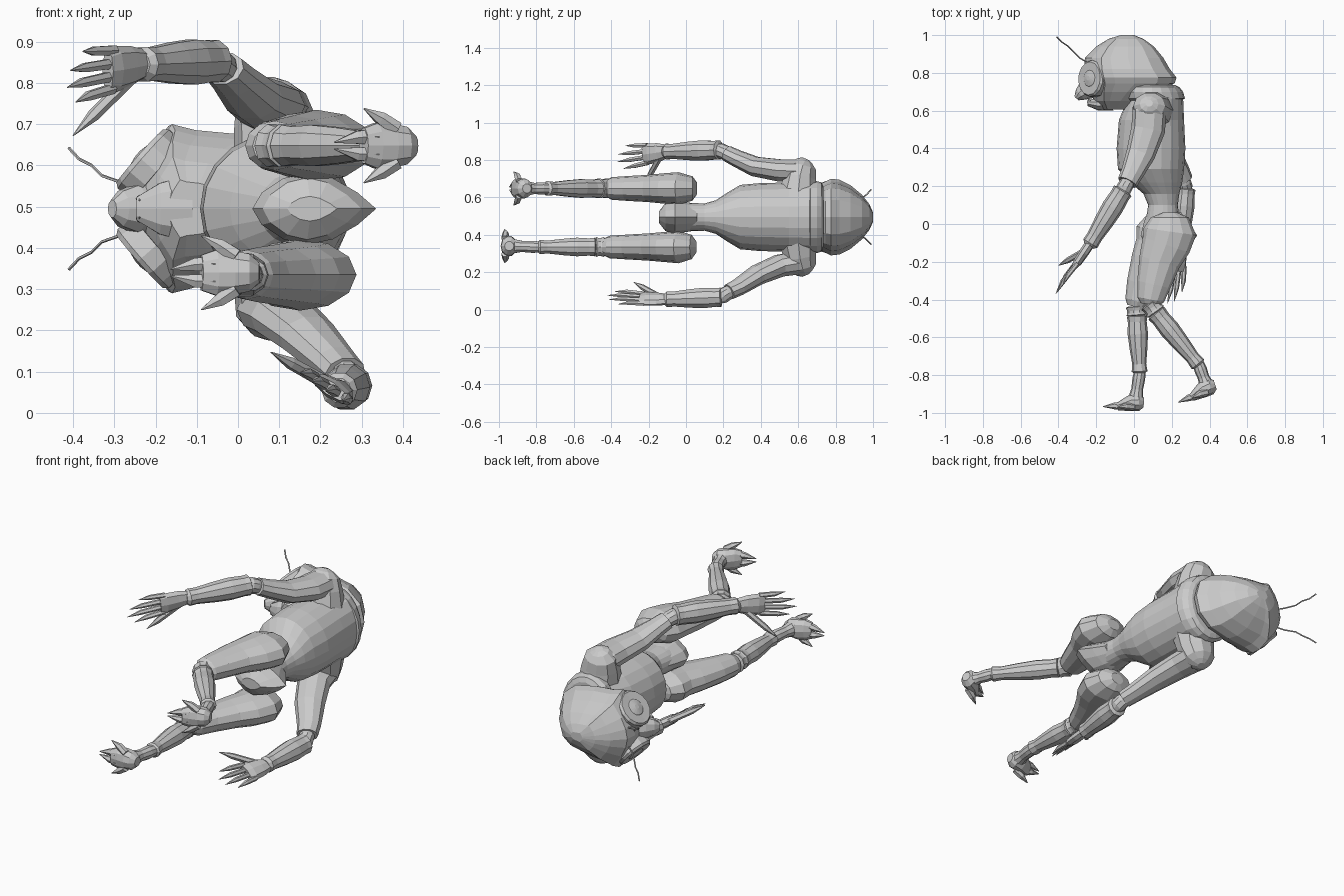
import bpy, bmesh, math
from mathutils import Vector

MID = 0.495  # body mirror plane in z (the figure lies sideways, head toward +y)


def ellipse(n):
    return [(math.cos(2 * math.pi * i / n), math.sin(2 * math.pi * i / n)) for i in range(n)]


def loft(name, stations, n=10, axis=None, ref=(0, 0, 1), shape=None):
    """Skin rings (x, y, z, half_width, half_depth) into a closed flat-shaded solid."""
    shape = shape or ellipse(n)
    pts = [Vector(s[:3]) for s in stations]
    bm = bmesh.new()
    rings = []
    for i, s in enumerate(stations):
        t = Vector(axis) if axis else pts[min(i + 1, len(pts) - 1)] - pts[max(i - 1, 0)]
        u = t.normalized().cross(Vector(ref)).normalized()
        v = u.cross(t.normalized())
        rings.append([bm.verts.new(pts[i] + u * s[3] * c + v * s[4] * d) for c, d in shape])
    k = len(shape)
    for r0, r1 in zip(rings, rings[1:]):
        for j in range(k):
            bm.faces.new((r0[j], r0[(j + 1) % k], r1[(j + 1) % k], r1[j]))
    bm.faces.new(rings[0])
    bm.faces.new(rings[-1])
    bmesh.ops.recalc_face_normals(bm, faces=bm.faces)
    me = bpy.data.meshes.new(name)
    bm.to_mesh(me)
    bm.free()
    ob = bpy.data.objects.new(name, me)
    bpy.context.collection.objects.link(ob)
    return ob


def upright(name, rows, **kw):
    """Loft along y from rows (y, x_min, x_max, half_depth)."""
    return loft(name, [(0.5 * (a + b), y, MID, 0.5 * (b - a), d) for y, a, b, d in rows],
                axis=(0, 1, 0), **kw)


def cuff(name, p, q, r):
    """Flared band round a joint."""
    p, q = Vector(p), Vector(q)
    loft(name, [(*p.lerp(q, f), r * k, r * k) for f, k in
                ((0, .85), (.1, 1.1), (.45, 1), (.7, 1.02), (.9, 1.1), (1, .85))])


def claw(name, base, mid, tip, r, n=6):
    loft(name, [(*base, r, r), (*mid, r * .9, r * .9), (*tip, r * .08, r * .08)], n)


# Torso, pelvis and collar
upright("torso", [(.71, .02, .23, .15), (.67, -.03, .26, .19), (.55, -.08, .265, .185),
                  (.40, -.092, .272, .182), (.29, -.085, .265, .172), (.22, -.02, .255, .13),
                  (.16, .05, .24, .09), (.10, .075, .232, .073), (.03, .065, .24, .075),
                  (-.04, .06, .26, .075)], n=20)
lens = [(1, 0), (.7, .45), (.3, .85), (-.1, 1), (-.5, .85), (-.85, .45),
        (-1, 0), (-.85, -.45), (-.5, -.85), (-.1, -1), (.3, -.85), (.7, -.45)]
upright("pelvis", [(.06, .07, .25, .07), (.0, .05, .29, .08), (-.06, .035, .335, .087),
                   (-.11, .06, .30, .075), (-.145, .12, .24, .03)], shape=lens)
upright("collar", [(.655, -.05, .25, .17), (.665, -.06, .27, .19), (.70, -.07, .26, .192),
                   (.725, -.05, .24, .185), (.735, -.03, .22, .16)], n=20)

# Hooded head, widest at the corners of the face mask
half = [(.9, .45), (.6, .75), (.1, .88), (-.35, .93), (-.58, 1), (-.82, .62), (-.95, .3)]
hood = [(1, 0)] + half + [(-1, 0)] + [(x, -z) for x, z in reversed(half)]
upright("head", [(.605, -.17, -.03, .07), (.65, -.21, .04, .125), (.70, -.235, .13, .165),
                 (.745, -.25, .215, .19), (.775, -.262, .225, .205), (.82, -.265, .19, .20),
                 (.88, -.26, .155, .17), (.94, -.20, .105, .12), (.98, -.135, .05, .07),
                 (1.0, -.07, .0, .025)], shape=hood)

# Muzzle and lower jaw
loft("muzzle", [(-.19, .76, MID, .07, .08), (-.25, .71, MID, .055, .06),
                (-.285, .685, MID, .035, .045), (-.305, .665, MID, .015, .022)], 10)
loft("jaw", [(-.12, .65, MID, .05, .085), (-.19, .635, MID, .035, .065),
             (-.245, .64, MID, .015, .03)], 10)

for s, side in ((1, "left"), (-1, "right")):
    # Round eye with raised rim
    nrm = Vector((-.75, .05, s * .66)).normalized()
    c = Vector((-.222, .77, MID + s * .115))
    loft(side + "_eye_rim", [(*(c + nrm * h), r, r) for h, r in
                             ((-.04, .095), (.008, .097), (.02, .088), (.018, .075), (.004, .068))], 14)
    loft(side + "_eye", [(*(c + nrm * h), r, r) for h, r in
                         ((-.02, .066), (.006, .062), (.022, .04), (.028, .012))], 14)
    # Fang and feeler
    claw(side + "_fang", (-.235, .66, MID + s * .025), (-.24, .645, MID + s * .024),
         (-.238, .62, MID + s * .02), .009)
    loft(side + "_antenna", [(x, y, MID + s * z, .004, .004) for x, y, z in
                             ((-.24, .85, .05), (-.29, .88, .066), (-.33, .92, .08),
                              (-.355, .945, .105), (-.385, .965, .12), (-.41, .99, .147))], 5)
    # Shoulder cap
    loft(side + "_shoulder", [(x, y, MID + s * z, a, b) for x, y, z, a, b in
                              ((.10, .60, .12, .11, .11), (.09, .61, .21, .10, .09),
                               (.08, .625, .27, .085, .075), (.08, .635, .30, .05, .045),
                               (.08, .64, .312, .02, .02))], 10, ref=(0, 1, 0))


def hand(side, wrist, d, lat, thumb):
    """Palm, four clawed fingers and a thumb."""
    w, d, lat = Vector(wrist), Vector(d).normalized(), Vector(lat).normalized()
    flat = d.cross(lat)
    loft(side + "_palm", [(*(w + d * t), a, b) for t, a, b in
                          ((-.02, .035, .026), (.04, .05, .026), (.10, .056, .024), (.135, .05, .016))],
         8, ref=flat)
    for i, length in enumerate((.25, .30, .31, .27)):
        o = (1.5 - i) * .031
        base = w + d * .11 + lat * o
        knuckle = w + d * (length * .76) + lat * o * 1.15 + flat * .006
        claw(f"{side}_finger_{i + 1}", base, knuckle, w + d * length + lat * o * 1.3, .014)
    t = Vector(thumb)
    b = w + d * .035 - lat * .03
    claw(side + "_thumb", b, b.lerp(t, .65), t, .017)


def arm(side, upper, elbow, wrist):
    """Upper arm rings are given; the forearm swells and then tapers to the wrist."""
    loft(side + "_upper_arm", upper, 10)
    e, w = Vector(elbow), Vector(wrist)
    d = w - e
    top = Vector(upper[-1][:3])
    loft(side + "_elbow", [(*top.lerp(e, f), r, r) for f, r in ((-.4, .03), (.2, .04), (.8, .042), (1.3, .03))])
    loft(side + "_forearm", [(*(e + d * f), r, r) for f, r in
                             ((-.02, .038), (.0, .054), (.08, .052), (.3, .057), (.55, .052),
                              (.85, .042), (.97, .044), (1.02, .03))], 10)


# Arms: left swings forward, right swings back
arm("left", [(.08, .66, .74, .05, .04), (.082, .60, .74, .09, .065), (.075, .50, .745, .09, .062),
             (.035, .37, .765, .077, .055), (-.01, .27, .81, .06, .046), (-.035, .22, .835, .054, .043)],
    (-.06, .175, .853), (-.235, -.11, .845))
hand("left", (-.24, -.115, .845), (-.17, -.25, -.035), (.05, -.05, 1), (-.40, -.22, .672))
arm("right", [(.08, .66, .25, .05, .04), (.085, .60, .25, .09, .065), (.11, .50, .235, .085, .062),
              (.17, .38, .185, .077, .055), (.235, .28, .12, .06, .046), (.26, .23, .095, .054, .043)],
    (.272, .185, .066), (.245, -.11, .055))
hand("right", (.245, -.115, .055), (-.05, -.3, .01), (.75, 0, -.5), (.08, -.28, .147))


def foot(side, heel, fwd):
    """Foot with two long front claws and two splayed side claws."""
    h, f = Vector(heel), Vector(fwd).normalized()
    up = Vector((f.y, -f.x, 0))

    def at(s, u, z):
        return h + f * s + up * u + Vector((0, 0, z))
    loft(side + "_foot", [(*at(s, u, 0), a, b) for s, u, a, b in
                          ((-.005, .05, .025, .025), (.02, .05, .045, .048), (.06, .046, .045, .056),
                           (.10, .033, .032, .058), (.135, .022, .02, .045))], 10)
    for z in (1, -1):
        claw(side + "_front_claw", at(.10, .025, z * .022), at(.15, .026, z * .02), at(.21, .02, z * .008), .02)
        claw(side + "_side_claw", at(.05, .025, z * .04), at(.09, .027, z * .066), at(.135, .02, z * .09), .02)


def leg(side, thigh, knee, ankle, heel, fwd):
    loft(side + "_thigh", thigh, 12)
    k, a, h = Vector(knee), Vector(ankle), Vector(heel)
    d = a - k
    hip_end = Vector(thigh[-1][:3])
    cuff(side + "_knee", hip_end.lerp(k, -.2), k + d * .05, .05)
    loft(side + "_shin", [(*(k + d * f), r, r * .97) for f, r in
                          ((.04, .04), (.06, .054), (.15, .05), (.35, .054), (.6, .047),
                           (.85, .037), (.97, .042), (1.0, .03))], 10)
    f = Vector(fwd).normalized()
    joint = h + f * .04 + Vector((f.y, -f.x, 0)) * .06
    loft(side + "_ankle", [(*a.lerp(joint, t), r, r) for t, r in
                           ((-.1, .03), (.2, .034), (.6, .031), (1, .042))])


# Legs: left trails behind, right steps under the body
zl, zr = .648, .335
leg("left", [(.19, .06, zl, .04, .03), (.19, .035, zl, .10, .065), (.19, -.04, zl, .14, .087),
             (.17, -.11, zl, .13, .082), (.135, -.2, zl, .11, .073), (.105, -.32, zl, .09, .066),
             (.088, -.40, zl, .072, .06), (.085, -.425, zl, .05, .045)],
    (.105, -.455, zl), (.345, -.75, zl), (.44, -.90, zl), (-.95, -.30, 0))
foot("left", (.44, -.90, zl), (-.95, -.30, 0))
leg("right", [(.16, .055, zr, .04, .03), (.16, .03, zr, .10, .065), (.15, -.04, zr, .14, .087),
              (.13, -.12, zr, .125, .08), (.09, -.2, zr, .108, .073), (.045, -.32, zr, .085, .066),
              (.02, -.41, zr, .068, .06), (.012, -.44, zr, .05, .045)],
    (.015, -.47, zr), (.03, -.79, zr), (.045, -.995, zr + .005), (-1, .04, 0))
foot("right", (.045, -.995, zr + .005), (-1, .04, 0))
